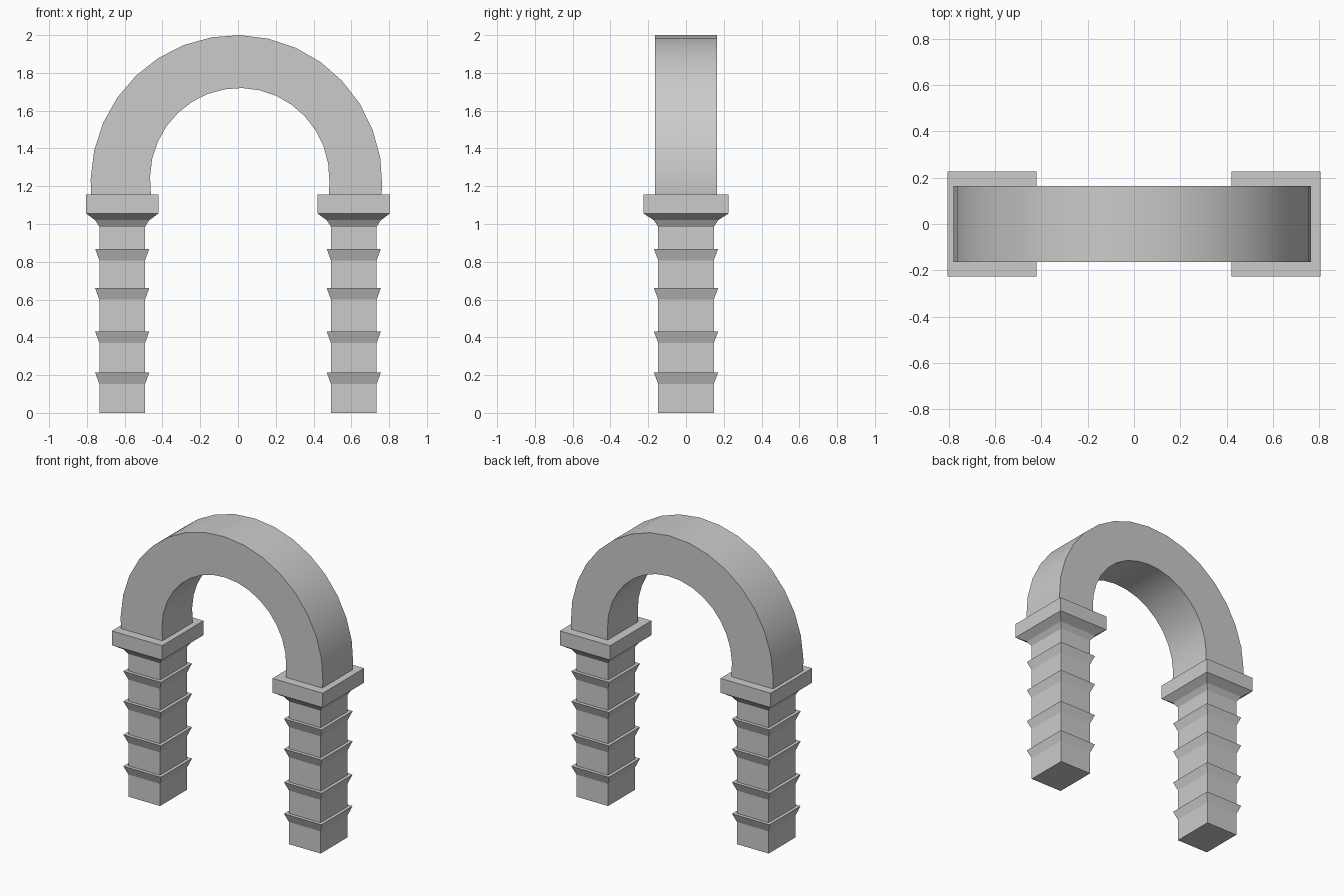
import bpy, bmesh
from math import cos, sin, radians

if "Cube" in bpy.data.objects:
    bpy.data.objects.remove(bpy.data.objects["Cube"])


def make_object(name, bm):
    bmesh.ops.recalc_face_normals(bm, faces=bm.faces)
    mesh = bpy.data.meshes.new(name)
    bm.to_mesh(mesh)
    bm.free()
    obj = bpy.data.objects.new(name, mesh)
    bpy.context.collection.objects.link(obj)
    return obj


def loft(name, cx, rings):
    """Stack rectangular rings (half width, half depth, z) into a closed solid."""
    bm = bmesh.new()
    loops = [[bm.verts.new((cx + sx * hx, sy * hy, z))
              for sx, sy in ((-1, -1), (1, -1), (1, 1), (-1, 1))]
             for hx, hy, z in rings]
    for a, b in zip(loops, loops[1:]):
        for i in range(4):
            j = (i + 1) % 4
            bm.faces.new((a[i], a[j], b[j], b[i]))
    bm.faces.new(loops[0][::-1])
    bm.faces.new(loops[-1])
    return make_object(name, bm)


# Pillar profile: square shaft with flared collars
SHAFT, COLLAR, SLAB = (0.121, 0.147), (0.143, 0.17), (0.192, 0.226)
pillar = [(*SHAFT, 0)]
for top in (0.213, 0.43, 0.66, 0.868):
    pillar += [(*SHAFT, top - 0.06), (*COLLAR, top), (*SHAFT, top)]
pillar.append((*SHAFT, 0.985))

# Capital profile: two-step flare under a slab
capital = [(*SHAFT, 0.985), (*COLLAR, 1.02), (*SLAB, 1.056), (*SLAB, 1.155)]

for side, cx in (("left", -0.613), ("right", 0.613)):
    loft(side + "_pillar", cx, pillar)
    loft(side + "_capital", cx, capital)

# Arch: faceted band between an outer and an inner curve
BASE, DEPTH, STEP = 1.155, 0.165, 11.25


def curve(cx, cz, rx, rz, foot_left, foot_right):
    pts = [(cx + rx * cos(radians(a)), cz + rz * sin(radians(a)))
           for a in (-1.5 + STEP * k for k in range(17))]
    return [(foot_right, BASE)] + pts + [(foot_left, BASE)]


outer = curve(-0.008, 1.22, 0.772, 0.78, -0.779, 0.758)
inner = curve(0.009, 1.24, 0.475, 0.48, -0.461, 0.482)

bm = bmesh.new()
rows = [[bm.verts.new((x, y, z)) for x, z in pts]
        for pts, y in ((outer, -DEPTH), (outer, DEPTH), (inner, DEPTH), (inner, -DEPTH))]
for r in range(4):
    a, b = rows[r], rows[(r + 1) % 4]
    for i in range(len(a) - 1):
        bm.faces.new((a[i], a[i + 1], b[i + 1], b[i]))
for end in (0, -1):
    bm.faces.new([row[end] for row in rows])
arch = make_object("arch", bm)

# Soften the curved faces, keep the rims sharp
bpy.context.view_layer.objects.active = arch
arch.select_set(True)
bpy.ops.object.shade_smooth_by_angle(angle=radians(30))
